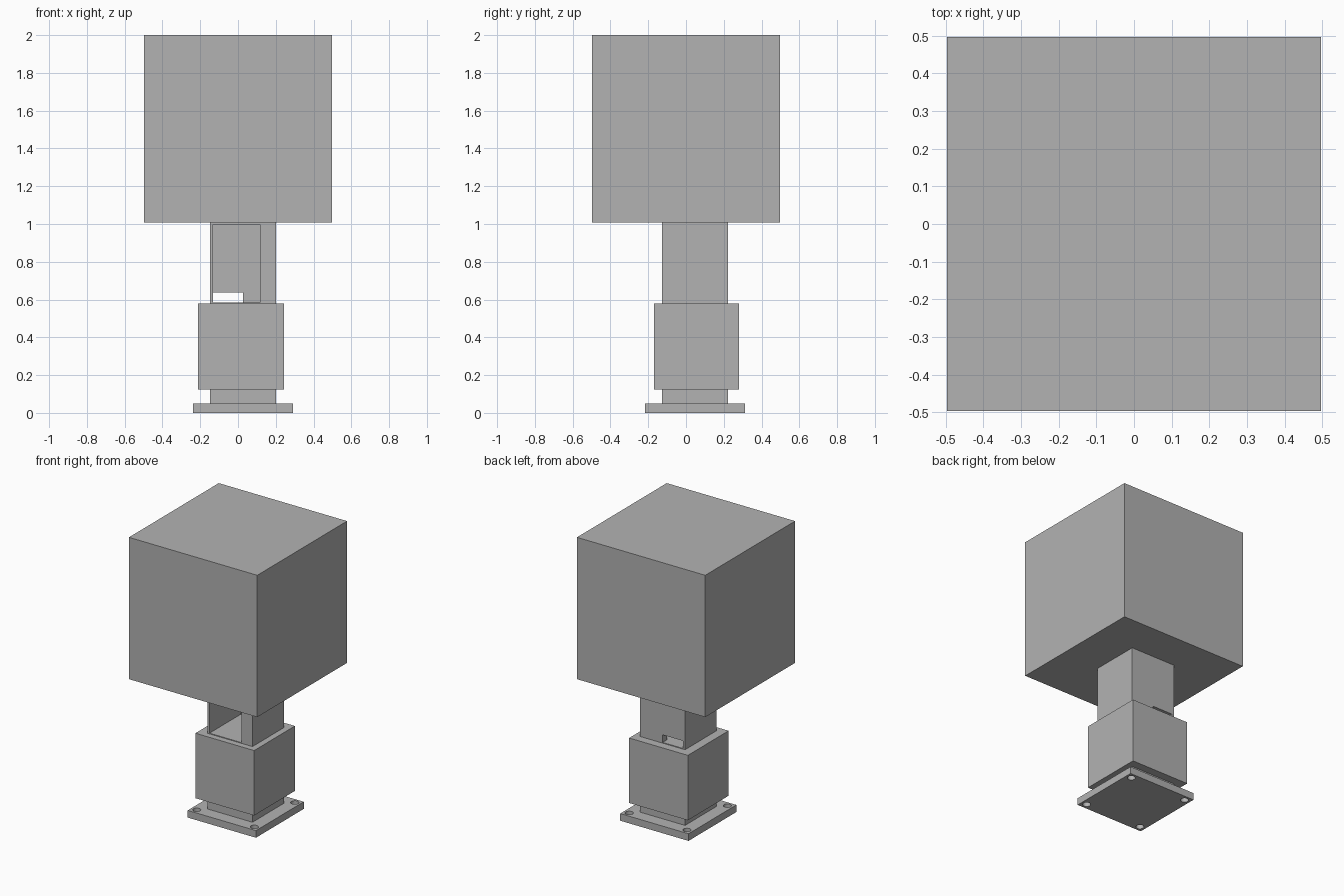
import bpy

if "Cube" in bpy.data.objects:
    bpy.data.objects.remove(bpy.data.objects["Cube"])

grey = bpy.data.materials.new("light grey")
grey.diffuse_color = (0.448, 0.448, 0.448, 1)
grey.use_nodes = True
grey.node_tree.nodes["Principled BSDF"].inputs["Base Color"].default_value = grey.diffuse_color


def box(name, x, y, z):
    """Axis-aligned block given its (min, max) range on each axis."""
    spans = (x, y, z)
    bpy.ops.mesh.primitive_cube_add(size=1, location=[(a + b) / 2 for a, b in spans])
    ob = bpy.context.object
    ob.name = name
    ob.scale = [b - a for a, b in spans]
    bpy.ops.object.transform_apply(location=False, rotation=False, scale=True)
    ob.data.materials.append(grey)
    return ob


def cut(target, cutter):
    """Subtract a cutter from a part and hide the cutter."""
    mod = target.modifiers.new("cut " + cutter.name, 'BOOLEAN')
    mod.operation = 'DIFFERENCE'
    mod.solver = 'EXACT'
    mod.object = cutter
    cutter.hide_render = True
    cutter.display_type = 'WIRE'


# Large top block
box("top_block", (-0.497, 0.497), (-0.497, 0.497), (1.007, 2.0))

# Column with a front compartment and a low slot through its back wall
column = box("column", (-0.148, 0.201), (-0.127, 0.222), (0.05, 1.007))
cut(column, box("compartment_cutter", (-0.132, 0.117), (-0.2, 0.172), (0.585, 0.998)))
cut(column, box("back_slot_cutter", (-0.132, 0.026), (0.1, 0.3), (0.585, 0.638)))

# Collar block around the column
box("collar_block", (-0.211, 0.244), (-0.17, 0.281), (0.125, 0.58))

# Base plate with four corner bolt holes
px, py = (-0.238, 0.291), (-0.217, 0.312)
plate = box("base_plate", px, py, (0, 0.05))
inset = 0.041
for x in (px[0] + inset, px[1] - inset):
    for y in (py[0] + inset, py[1] - inset):
        bpy.ops.mesh.primitive_cylinder_add(vertices=32, radius=0.026, depth=0.2,
                                            location=(x, y, 0.025))
        hole = bpy.context.object
        hole.name = "bolt_hole_cutter"
        hole.data.materials.append(grey)
        cut(plate, hole)

# Smooth the round hole walls, keep every corner sharp
bpy.ops.object.select_all(action='DESELECT')
for ob in bpy.data.objects:
    if ob.name.startswith("bolt_hole_cutter"):
        ob.select_set(True)
bpy.ops.object.shade_smooth_by_angle()
